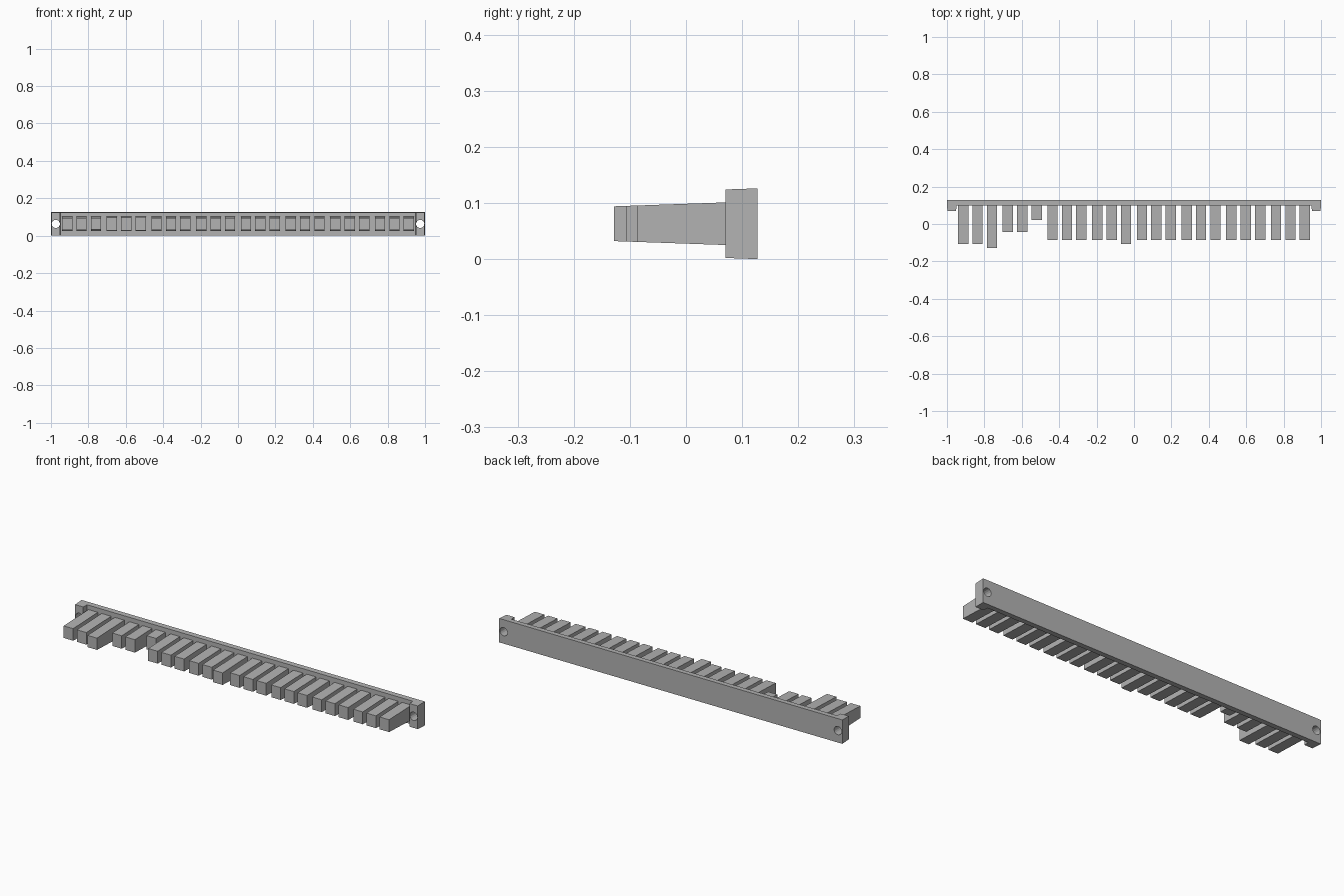
import bpy, bmesh, math
from mathutils import Matrix

cube = bpy.data.objects.get("Cube")
if cube:
    bpy.data.objects.remove(cube, do_unlink=True)

grey = bpy.data.materials.new("plain_grey")
grey.use_nodes = True
colour = (0.45, 0.45, 0.45, 1)
grey.diffuse_color = colour
grey.node_tree.nodes["Principled BSDF"].inputs["Base Color"].default_value = colour

MID_Z = 0.063
DRAFT = 0.035      # narrowing per unit of depth
BACK = 0.127
WEB = 0.099        # front of the thin middle of the rail


def new_object(name, bm):
    bmesh.ops.recalc_face_normals(bm, faces=bm.faces)
    mesh = bpy.data.meshes.new(name)
    bm.to_mesh(mesh)
    bm.free()
    mesh.materials.append(grey)
    obj = bpy.data.objects.new(name, mesh)
    bpy.context.collection.objects.link(obj)
    return obj


def tapered(name, outline, y_back, y_front, half_back):
    """Extrude an x/y outline in z, with the height shrinking to the front."""
    bm = bmesh.new()
    rings = []
    for side in (-1, 1):
        rings.append([bm.verts.new((x, y, MID_Z + side * (half_back - DRAFT * (y_back - y))))
                      for x, y in outline])
    low, high = rings
    bm.faces.new(low)
    bm.faces.new(high)
    for i in range(len(low)):
        j = (i + 1) % len(low)
        bm.faces.new((low[i], low[j], high[j], high[i]))
    return new_object(name, bm)


# Back rail: thin web with a thicker foot at each end
half_outline = [(1.0, BACK), (0.998, 0.07), (0.951, 0.07), (0.949, WEB)]
outline = half_outline + [(-x, y) for x, y in reversed(half_outline)]
rail = tapered("rail", outline, BACK, 0.07, MID_Z)

# Screw holes through both feet
for label, side in (("left", 1), ("right", -1)):
    bm = bmesh.new()
    bmesh.ops.create_cone(bm, cap_ends=True, segments=16, radius1=0.022, radius2=0.022, depth=0.3,
                          matrix=Matrix.Translation((side * 0.974, 0.1, MID_Z))
                          @ Matrix.Rotation(math.pi / 2, 4, "X"))
    cutter = new_object(label + "_hole_cutter", bm)
    cutter.hide_render = True
    cutter.hide_set(True)
    cut = rail.modifiers.new(label + "_hole", "BOOLEAN")
    cut.operation = "DIFFERENCE"
    cut.solver = "EXACT"
    cut.object = cutter

# Apply the holes and drop the cutters
graph = bpy.context.evaluated_depsgraph_get()
holed = bpy.data.meshes.new_from_object(rail.evaluated_get(graph))
cutters = [m.object for m in rail.modifiers]
rail.modifiers.clear()
rail.data = holed
for cutter in cutters:
    bpy.data.objects.remove(cutter, do_unlink=True)

# Fingers: eight groups of three, mostly one length
fronts = [-0.086] * 24
fronts[:6] = [-0.107, -0.107, -0.128, -0.044, -0.044, 0.022]
fronts[11] = -0.107
for i, front in enumerate(fronts):
    group, step = divmod(i, 3)
    x = -0.9135 + group * 0.239 + step * 0.077
    w = 0.0275
    # seated a little inside the rail
    root = WEB + 0.01
    tapered("finger_%02d" % (i + 1),
            [(x - w, root), (x - w, front), (x + w, front), (x + w, root)],
            root, front, 0.0393)
